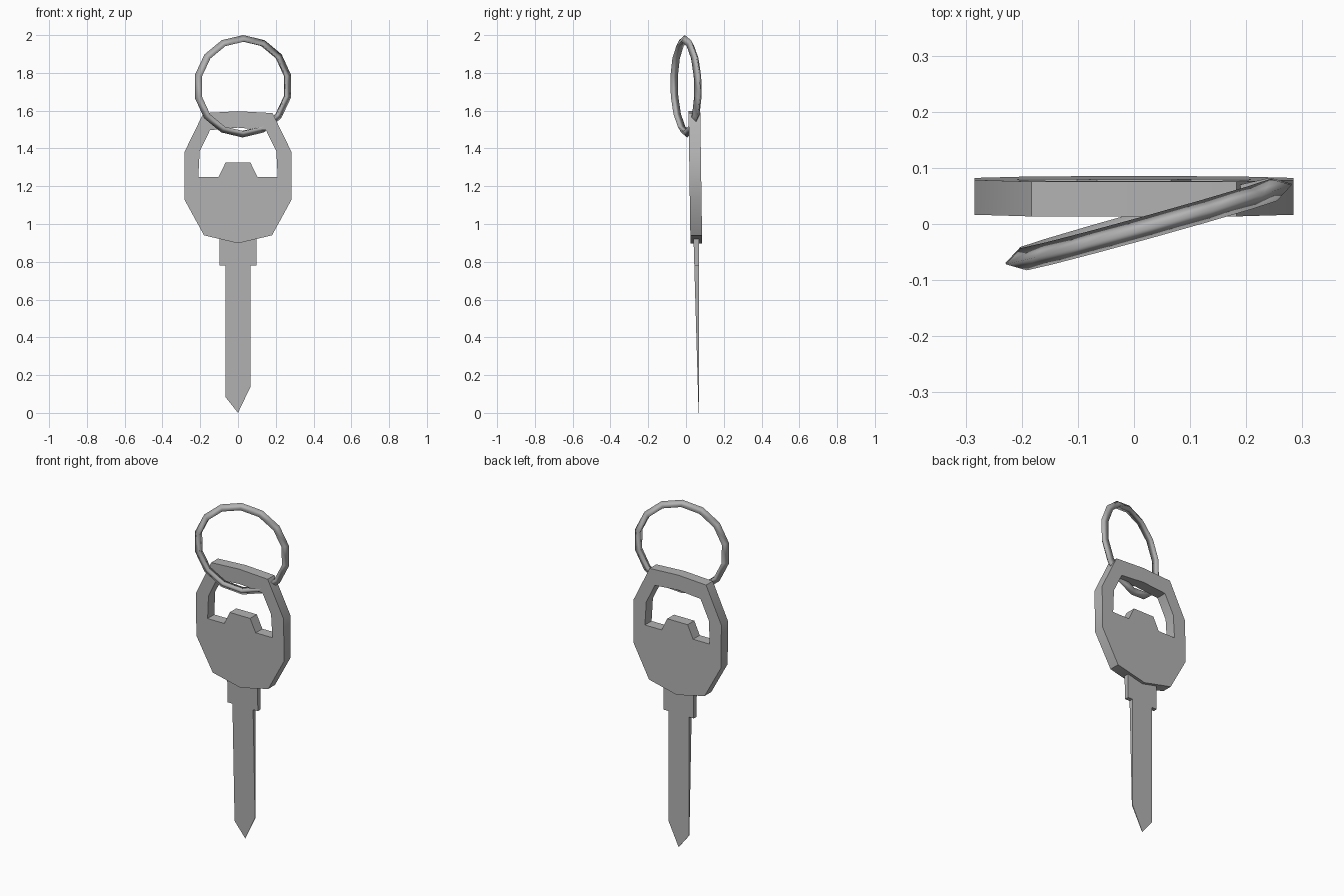
import bpy, bmesh, math
from mathutils import Matrix

if "Cube" in bpy.data.objects:
    bpy.data.objects.remove(bpy.data.objects["Cube"], do_unlink=True)

steel = bpy.data.materials.new("steel grey")
steel.use_nodes = True
GREY = (0.45, 0.45, 0.45, 1)
steel.diffuse_color = GREY
steel.node_tree.nodes["Principled BSDF"].inputs["Base Color"].default_value = GREY


def finish(name, bm, angle):
    bmesh.ops.recalc_face_normals(bm, faces=bm.faces)
    mesh = bpy.data.meshes.new(name)
    bm.to_mesh(mesh)
    bm.free()
    mesh.materials.append(steel)
    obj = bpy.data.objects.new(name, mesh)
    bpy.context.collection.objects.link(obj)
    bpy.ops.object.select_all(action="DESELECT")
    obj.select_set(True)
    bpy.context.view_layer.objects.active = obj
    bpy.ops.object.shade_smooth_by_angle(angle=math.radians(angle))


def mirrored(half):
    """Close a right-hand outline by mirroring it across x = 0."""
    return half + [(-x, z) for x, z in reversed(half) if x > 0]


def lean(z):
    """Depth of the key's middle plane, which tilts slightly."""
    return 0.0675 - 0.0145 * z


def plate(name, loops, half_depth):
    """Fill outlines (with holes) and thicken by a height-dependent depth."""
    bm = bmesh.new()
    for loop in loops:
        vs = [bm.verts.new((x, 0, z)) for x, z in loop]
        for a, b in zip(vs, vs[1:] + vs[:1]):
            bm.edges.new((a, b))
    bmesh.ops.triangle_fill(bm, edges=bm.edges[:], use_beauty=True)
    front = bm.verts[:]
    geom = bmesh.ops.extrude_face_region(bm, geom=bm.faces[:], use_keep_orig=True)["geom"]
    back = [g for g in geom if isinstance(g, bmesh.types.BMVert)]
    for side, verts in ((-1, front), (1, back)):
        for v in verts:
            v.co.y = lean(v.co.z) + side * half_depth(v.co.z)
    finish(name, bm, 30)


# Key head with its window
outline = mirrored([(0, 0.898), (0.18, 0.94), (0.284, 1.13), (0.284, 1.38),
                    (0.183, 1.587), (0, 1.597)])
window = mirrored([(0.066, 1.325), (0.102, 1.25), (0.21, 1.25),
                   (0.203, 1.385), (0.148, 1.497), (0, 1.51)])
plate("key_head", [outline, window], lambda z: 0.031)

# Collar and blade, thinning to the tip
blade = [(-0.098, 0.93), (-0.098, 0.78), (-0.067, 0.78), (-0.067, 0.085), (0, 0),
         (0.067, 0.14), (0.067, 0.78), (0.098, 0.78), (0.098, 0.93)]
plate("key_blade", [blade], lambda z: 0.001 + 0.0145 * z)

# Split ring: triangular section with the ridge outwards
bm = bmesh.new()
SEGMENTS = 14
section = [(0.271, 0), (0.237, 0.0205), (0.237, -0.0205)]
rows = []
for i in range(SEGMENTS):
    a = 2 * math.pi * i / SEGMENTS
    rows.append([bm.verts.new((r * math.sin(a), y, r * math.cos(a))) for r, y in section])
for i, row in enumerate(rows):
    nxt = rows[(i + 1) % SEGMENTS]
    for j in range(3):
        k = (j + 1) % 3
        bm.faces.new((row[j], row[k], nxt[k], nxt[j]))
pose = (Matrix.Translation((0.026, 0, 1.729)) @ Matrix.Rotation(math.radians(15.5), 4, "Z")
        @ Matrix.Rotation(math.radians(1.2), 4, "X"))
bm.transform(pose)
finish("key_ring", bm, 180)
